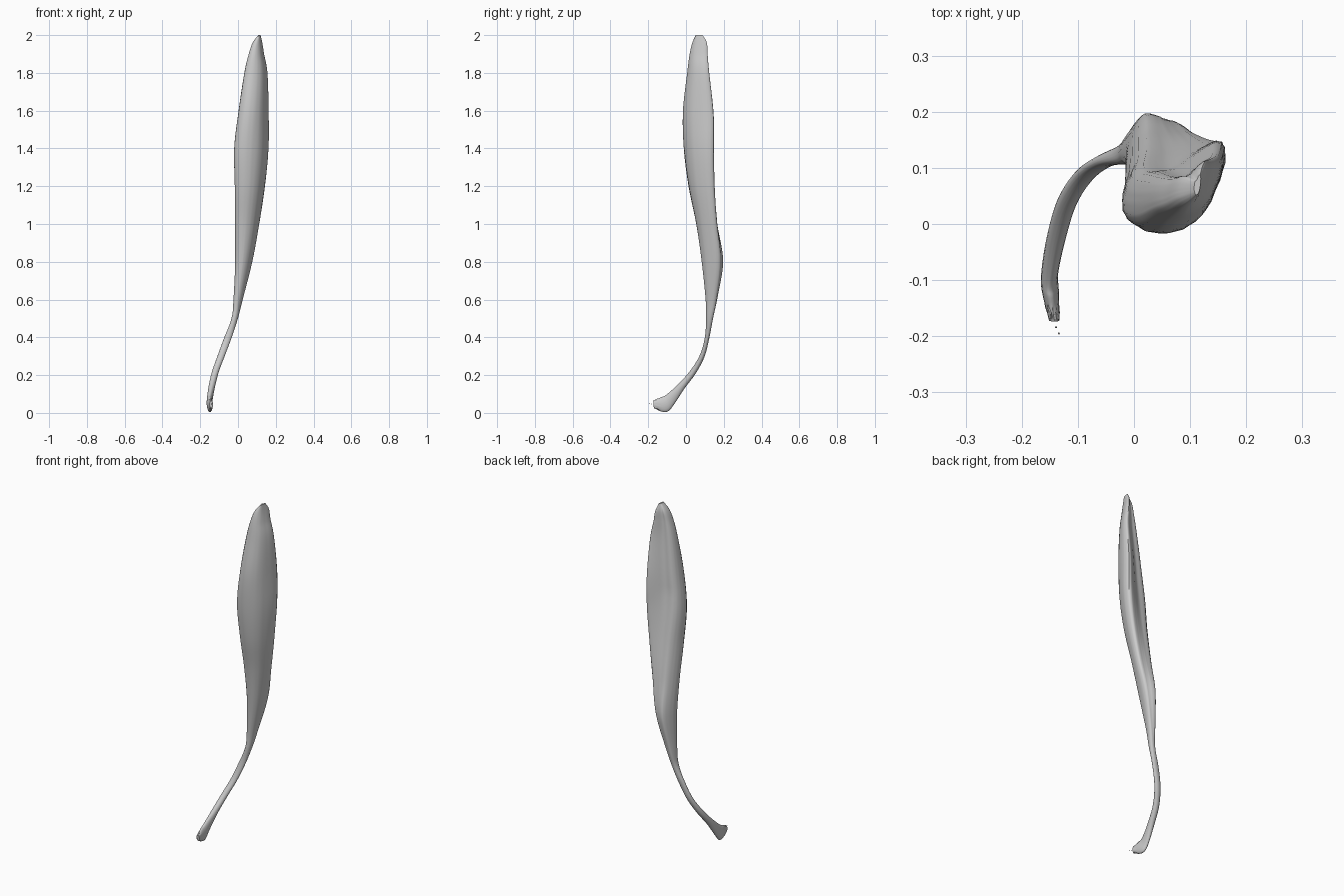
import bpy, bmesh, math, random
from mathutils import Vector

if "Cube" in bpy.data.objects:
    bpy.data.objects.remove(bpy.data.objects["Cube"])

random.seed(3)

# Belly cross-sections in a unit box: rounded front-right, ridged back-left
HIGH = [(1, .85), (.97, .35), (.6, -.5), (.08, -.92), (-.5, -1), (-.92, -.75),
        (-1, -.4), (-.9, .05), (-.62, .33), (-.1, .4), (.4, .77), (.82, 1)]
LOW = [(1, .5), (.95, .1), (.6, -.6), (.1, -.95), (-.4, -1), (-.85, -.8),
       (-1, -.3), (-.75, .4), (-.35, .95), (.05, 1), (.5, .85), (.85, .75)]

# Ring stations: centre x, y, z, half width x, half depth, tilt degrees, belly blend
STATIONS = [
    (.113, .070, 2.00, .006, .018, 0, .8),
    (.103, .072, 1.96, .025, .038, 0, 1),
    (.097, .067, 1.90, .040, .047, 0, 1),
    (.094, .065, 1.80, .060, .058, 0, 1),
    (.082, .065, 1.60, .078, .080, 0, 1),
    (.070, .070, 1.40, .090, .080, 0, 1),
    (.062, .087, 1.20, .079, .072, 0, 1),
    (.048, .115, 1.00, .063, .060, 0, 1),
    (.030, .140, .80, .045, .056, 0, 1),
    (.000, .135, .60, .025, .031, 0, .8),
    (-.018, .125, .50, .018, .019, -5, .4),
    (-.053, .112, .40, .020, .012, -15, .1),
    (-.088, .087, .305, .019, .013, -28, 0),
    (-.119, .040, .220, .018, .016, -42, 0),
    (-.138, -.022, .143, .017, .020, -48, 0),
    (-.150, -.085, .069, .015, .033, -52, 0),
    (-.149, -.120, .043, .015, .041, -72, 0),
    (-.142, -.172, .045, .009, .019, -85, 0),
]
SIDES, SUB = 48, 6


def spline(p0, p1, p2, p3, t):
    return tuple(.5 * (2*b + (c-a)*t + (2*a-5*b+4*c-d)*t*t + (3*b-a-3*c+d)*t**3)
                 for a, b, c, d in zip(p0, p1, p2, p3))


def section(profile, k):
    # Point k of a smooth closed profile
    n = len(profile)
    s = k * n / SIDES
    i = int(s)
    return Vector(spline(*(profile[(i + j) % n] for j in (-1, 0, 1, 2)), s - i))


def stations():
    last = len(STATIONS) - 1
    for i in range(last):
        pts = [STATIONS[max(0, min(last, i + j))] for j in (-1, 0, 1, 2)]
        for s in range(SUB):
            yield spline(*pts, s / SUB)
    yield STATIONS[-1]


# Muscle belly tapering into its curved tendon
bm = bmesh.new()
rings = []
for x, y, z, hx, hv, tilt, blend in stations():
    c, s = math.cos(math.radians(tilt)), math.sin(math.radians(tilt))
    high = max(0, min(1, (z - .8) / .7))
    ring = []
    for k in range(SIDES):
        p = section(LOW, k).lerp(section(HIGH, k), high)
        a = math.atan2(.85, 1) - k * math.tau / SIDES
        p = Vector((math.cos(a), math.sin(a))).lerp(p, blend)
        f = 1 + .01 * math.sin(k * 2.6 + z * 5)       # faint long fibres
        if y < -.14:
            f *= random.uniform(.9, 1.1)              # frayed insertion
        ring.append(bm.verts.new((x + p.x*hx*f, y + p.y*hv*f*c, max(.003, z + p.y*hv*f*s))))
    rings.append(ring)
for r0, r1 in zip(rings, rings[1:]):
    for k in range(SIDES):
        n = (k + 1) % SIDES
        bm.faces.new((r0[k], r0[n], r1[n], r1[k]))
bm.faces.new(rings[0])
bm.faces.new(rings[-1])
bmesh.ops.recalc_face_normals(bm, faces=bm.faces)
mesh = bpy.data.meshes.new("muscle")
bm.to_mesh(mesh)
bm.free()
muscle = bpy.data.objects.new("muscle", mesh)
bpy.context.collection.objects.link(muscle)
bpy.context.view_layer.objects.active = muscle
muscle.select_set(True)
bpy.ops.object.shade_smooth_by_angle(angle=math.radians(50))

# Tiny loose fibres beyond the tendon end
for i, (x, y, z) in enumerate([(-.139, -.184, .047), (-.134, -.195, .05)]):
    bpy.ops.mesh.primitive_ico_sphere_add(subdivisions=1, radius=.002, location=(x, y, z))
    bpy.context.object.name = f"loose_fibre_{i + 1}"
